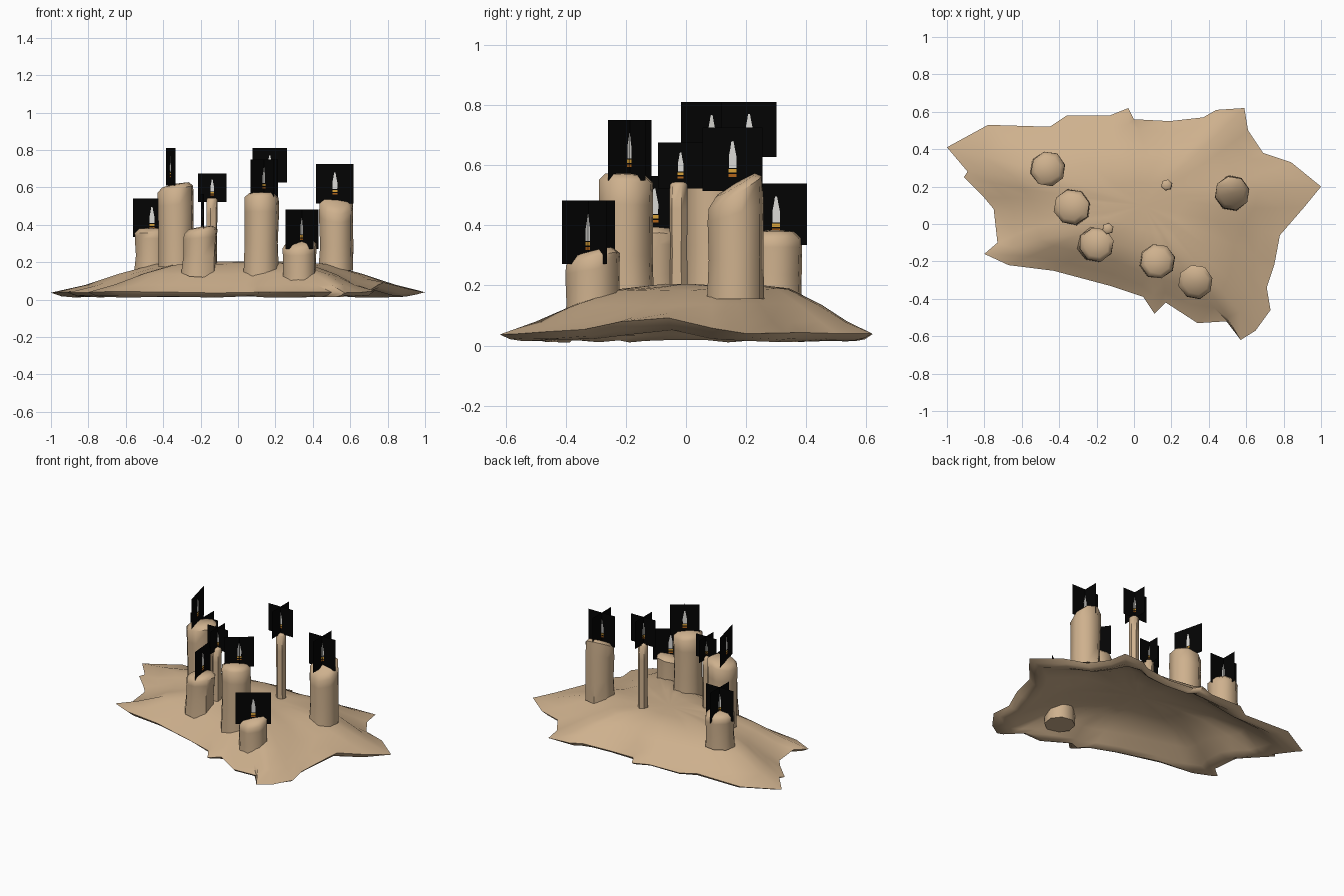
import bpy, math, random

if "Cube" in bpy.data.objects:
    bpy.data.objects.remove(bpy.data.objects["Cube"])
random.seed(4)

def mat(name, rgb):
    m = bpy.data.materials.new(name)
    m.diffuse_color = (*rgb, 1)
    m.use_nodes = True
    m.node_tree.nodes["Principled BSDF"].inputs["Base Color"].default_value = m.diffuse_color
    return m

WAX = mat("tan_wax", (0.62, 0.44, 0.27))
BLACK = mat("black_card", (0.001, 0.001, 0.001))
WHITE = mat("flame_white", (0.72, 0.71, 0.68))
AMBER = mat("flame_amber", (0.70, 0.36, 0.04))
ORANGE = mat("flame_orange", (0.45, 0.13, 0.01))

def make(name, verts, faces, mats, ids=None, smooth=None):
    me = bpy.data.meshes.new(name)
    me.from_pydata(verts, [], faces)
    for m in mats:
        me.materials.append(m)
    if ids:
        for p, i in zip(me.polygons, ids):
            p.material_index = i
    ob = bpy.data.objects.new(name, me)
    bpy.context.collection.objects.link(ob)
    if smooth:
        bpy.ops.object.select_all(action='DESELECT')
        ob.select_set(True)
        bpy.context.view_layer.objects.active = ob
        bpy.ops.object.shade_smooth_by_angle(angle=math.radians(smooth))
    return ob

def loft(rings, start, end):
    """Quads between equal rings, fans to a start and an end point."""
    n = len(rings[0])
    verts = [v for r in rings for v in r] + [start, end]
    faces = [(k*n+i, k*n+(i+1) % n, (k+1)*n+(i+1) % n, (k+1)*n+i)
             for k in range(len(rings)-1) for i in range(n)]
    a, b, t = len(verts)-2, len(verts)-1, (len(rings)-1)*n
    faces += [(a, (i+1) % n, i) for i in range(n)]
    faces += [(b, t+i, t+(i+1) % n) for i in range(n)]
    return verts, faces

# melted wax puddle: outline seen from above, counter-clockwise
OUT = [(1, .2), (.84, .33), (.69, .38), (.61, .5), (.59, .62), (.44, .61), (.37, .57),
       (.19, .55), (0, .56), (-.03, .62), (-.13, .58), (-.36, .58), (-.45, .52),
       (-.78, .53), (-1, .41), (-.89, .28), (-.91, .25), (-.8, .14), (-.75, .08),
       (-.73, -.1), (-.8, -.16), (-.67, -.22), (-.43, -.25), (-.13, -.33), (.05, -.39),
       (.11, -.48), (.17, -.42), (.34, -.53), (.5, -.52), (.57, -.62), (.65, -.57),
       (.73, -.46), (.71, -.34), (.75, -.22), (.78, -.06), (.91, .09)]
CX, CY = 0.05, 0.10
n = len(OUT)

def ring(s, z, lift=0.0):
    pts = []
    for i, (x, y) in enumerate(OUT):
        # inner rings lose the spikes of the rim
        nb = [OUT[(i+k) % n] for k in (-1, 0, 1)]
        w = min(1, (1-s)*3)
        px = x*(1-w) + w*sum(p[0] for p in nb)/3
        py = y*(1-w) + w*sum(p[1] for p in nb)/3
        bump = lift*math.exp(-((x-.77)**2+(y+.1)**2)/.05)
        pts.append((CX+(px-CX)*s, CY+(py-CY)*s,
                    z + bump + random.uniform(-.004, .004)))
    return pts

# thin hollow shell: underside follows the top, with a lip that dips to the ground
under = [ring(.25, .17), ring(.5, .15), ring(.7, .095), ring(.84, .036, .03),
         ring(.91, .014, .035), ring(.96, .022, .04)]
upper = [ring(1, .04, .05), ring(.86, .078, .03), ring(.7, .136), ring(.5, .187), ring(.25, .202)]
v, f = loft(under + upper, (CX, CY, .172), (CX, CY, .2))
make("wax_puddle", v, f, [WAX], smooth=50)

# candles: rounded, slightly uneven columns with tilted tops; base = slope of the bottom
def candle(name, x, y, r, zb, zt, tx=0, ty=0, sides=8, lean=(0, 0), base=0.0):
    rings = []
    rim = r*.3
    for t, k, dz in ((0, 1.0, 0), (.35, .96, 0), (.75, .99, 0), (1, .98, -rim), (1, .72, -rim*.2)):
        pts = []
        for i in range(sides):
            a = 2*math.pi*(i+.3)/sides
            rr = r*k*random.uniform(.97, 1.04)
            dx, dy = rr*math.cos(a), rr*math.sin(a)
            slope = t*t*(tx*dx+ty*dy) + (base*dy if t == 0 else 0)
            pts.append((x+dx-lean[0]*(1-t), y+dy-lean[1]*(1-t), zb+(zt-zb)*t+dz+slope))
        rings.append(pts)
    v, f = loft(rings, (x-lean[0], y-lean[1], zb), (x, y, zt))
    make(name, v, f, [WAX], smooth=50)

candle("candle_back_left", -.46, .295, .094, .155, .385)
candle("candle_tall_left", -.335, .09, .098, .175, .62, tx=.2, lean=(-.005, 0))
candle("candle_short_left", -.20, -.11, .094, .152, .39, tx=.15, lean=(.01, 0), base=.35)
candle("candle_thin_left", -.14, -.025, .031, .18, .545, sides=6)
candle("candle_front", .125, -.20, .095, .152, .575, ty=-.05, base=.3)
candle("candle_front_right", .33, -.31, .094, .05, .315, tx=.1, ty=.25)
candle("candle_thin_back", .175, .208, .031, .185, .635, sides=6)
candle("candle_right", .525, .165, .095, .155, .54, tx=-.1, ty=.6)

# flame cards: black upright squares with a thin flame on each side
def card(name, x, y, ztop, w, h, deg):
    a = math.radians(deg)
    c, s = math.cos(a), math.sin(a)
    def P(u, z, off):
        return (x + u*c - off*s, y + u*s + off*c, ztop + z)
    k = h/.2
    shapes = [(0, 0, [(-w/2, -h), (w/2, -h), (w/2, 0), (-w/2, 0)])]
    flame = [(-.012, -.127), (.012, -.127), (.013, -.095), (.007, -.065),
             (.003, -.042), (-.004, -.044), (-.007, -.065), (-.012, -.09)]
    bands = [(2, -.131, -.142), (3, -.147, -.156)]
    for off in (.002, -.002):
        shapes.append((1, off, [(u*k, z*k) for u, z in flame]))
        for m, z1, z0 in bands:
            shapes.append((m, off, [(u*k, z*k) for u, z in
                                    ((-.013, z0), (.013, z0), (.013, z1), (-.013, z1))]))
    verts, faces, ids = [], [], []
    for m, off, pts in shapes:
        idx = list(range(len(verts), len(verts)+len(pts)))
        verts += [P(u, z, off) for u, z in pts]
        faces.append(idx[::-1] if off > 0 else idx)  # face away from the card
        ids.append(m)
    make(name, verts, faces, [BLACK, WHITE, AMBER, ORANGE], ids)

# x, y, top, width, height, angles of the planes
CARDS = [("back_left", -.46, .30, .54, .205, .205, (0, 90)),
         ("tall_left", -.36, .085, .81, .21, .2, (104,)),
         ("short_left", -.19, -.105, .565, .19, .2, (95,)),
         ("thin_left", -.138, -.018, .675, .152, .152, (0, 90)),
         ("front", .14, -.187, .75, .18, .2, (36, 126)),
         ("front_right", .342, -.325, .482, .215, .21, (35, 125)),
         ("thin_back", .17, .21, .81, .183, .183, (0, 90)),
         ("right", .518, .155, .725, .2, .21, (0, 90))]
for nm, x, y, zt, w, h, angs in CARDS:
    for i, d in enumerate(angs):
        card(f"flame_card_{nm}_{i+1}", x, y, zt, w, h, d)
